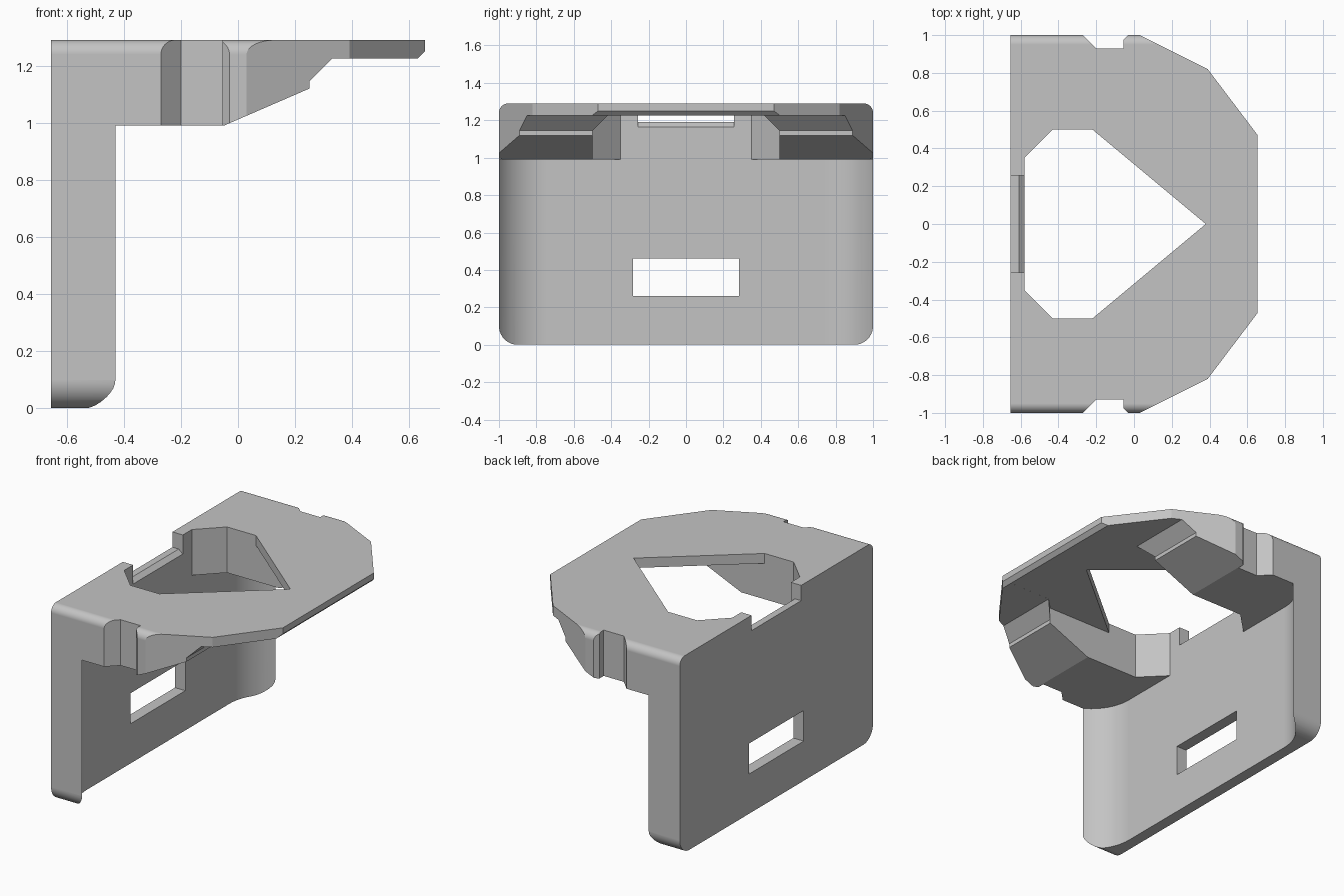
import bpy
import bmesh
from math import sin, cos, radians

cube = bpy.data.objects.get("Cube")
if cube:
    bpy.data.objects.remove(cube, do_unlink=True)

grey = bpy.data.materials.new("plain_grey")
grey.use_nodes = True
colour = (0.55, 0.55, 0.55, 1)
grey.diffuse_color = colour
grey.node_tree.nodes["Principled BSDF"].inputs["Base Color"].default_value = colour


def prism(name, points, axis, low, high):
    """Extrude a closed 2D profile along one axis."""
    place = {"x": lambda a, b, t: (t, a, b),
             "y": lambda a, b, t: (a, t, b),
             "z": lambda a, b, t: (a, b, t)}[axis]
    bm = bmesh.new()
    bottom = [bm.verts.new(place(a, b, low)) for a, b in points]
    top = [bm.verts.new(place(a, b, high)) for a, b in points]
    bm.faces.new(bottom)
    bm.faces.new(top)
    for i in range(len(points)):
        j = (i + 1) % len(points)
        bm.faces.new((bottom[i], bottom[j], top[j], top[i]))
    bmesh.ops.recalc_face_normals(bm, faces=bm.faces)
    mesh = bpy.data.meshes.new(name)
    bm.to_mesh(mesh)
    bm.free()
    mesh.materials.append(grey)
    obj = bpy.data.objects.new(name, mesh)
    bpy.context.collection.objects.link(obj)
    return obj


def activate(obj):
    bpy.ops.object.select_all(action="DESELECT")
    obj.select_set(True)
    bpy.context.view_layer.objects.active = obj


def combine(target, tool, operation):
    """Apply a boolean and discard the tool."""
    tool.hide_render = True
    mod = target.modifiers.new("cut", "BOOLEAN")
    mod.operation = operation
    mod.solver = "EXACT"
    mod.object = tool
    activate(target)
    bpy.ops.object.modifier_apply(modifier=mod.name)
    bpy.data.objects.remove(tool, do_unlink=True)


def arc(cx, cy, r, start, end, steps=10):
    angles = [radians(start + (end - start) * i / steps) for i in range(steps + 1)]
    return [(cx + r * cos(a), cy + r * sin(a)) for a in angles]


def mirrored(points):
    """Close a plan profile by mirroring its +y half."""
    return points + [(x, -y) for x, y in reversed(points) if y > 0]


# Bracket blank: rounded rectangle seen from the end
end_profile = (arc(-0.9, 0.1, 0.1, 180, 270) + arc(0.9, 0.1, 0.1, 270, 360)
               + arc(0.95, 1.24, 0.05, 0, 90) + arc(-0.95, 1.24, 0.05, 90, 180))
bracket = prism("bracket", end_profile, "x", -0.655, 0.655)

# Side profile: stepped and sloped underside of the arms
side = [(-0.8, -0.1), (-0.2, -0.1), (-0.2, 0.925), (0.25, 1.12), (0.25, 1.145),
        (0.33, 1.225), (0.63, 1.225), (0.73, 1.325), (0.73, 1.4), (-0.8, 1.4)]
combine(bracket, prism("side_shape", side, "y", -1.3, 1.3), "INTERSECT")

# Plan outline: side notches and tapered nose
plan = mirrored([(-0.8, 1.1), (-0.37, 1.1), (-0.2, 0.93), (-0.055, 0.93),
                 (-0.055, 0.975), (-0.01, 1.02), (0.39, 0.82), (0.755, 0.338)])
combine(bracket, prism("plan_shape", plan, "z", -0.2, 1.5), "INTERSECT")

# Clear the space below the arms, leaving a back plate with curved side flanges
flange = [(-0.28 - 0.3 * cos(a), 0.74 + 0.3 * sin(a))
          for a in (radians(5 * i) for i in range(13))]
channel = mirrored(flange + [(-0.343, 1.05), (0.9, 1.05)])
combine(bracket, prism("channel", channel, "z", -0.1, 0.99), "DIFFERENCE")

# Recess between the arms, below the thin top plate
recess = mirrored([(-0.58, 0.35), (-0.43, 0.5), (0.25, 0.5), (0.33, 0.42), (0.9, 0.42)])
combine(bracket, prism("recess", recess, "z", 0.9, 1.2252), "DIFFERENCE")

# Pointed opening through the top plate
opening = mirrored([(-0.58, 0.35), (-0.43, 0.5), (-0.22, 0.5), (0.38, 0)])
combine(bracket, prism("opening", opening, "z", 1.1, 1.4), "DIFFERENCE")

# Slot in the back plate
slot = [(-0.283, 0.26), (0.283, 0.26), (0.283, 0.46), (-0.283, 0.46)]
combine(bracket, prism("slot", slot, "x", -0.8, -0.5), "DIFFERENCE")

# Notch with a sloped inner lip in the top of the back plate
notch = [(-0.8, 1.19), (-0.61, 1.19), (-0.5, 1.098), (-0.5, 1.4), (-0.8, 1.4)]
combine(bracket, prism("notch", notch, "y", -0.257, 0.257), "DIFFERENCE")

# Smooth the rounded areas and keep flat faces flat
activate(bracket)
bpy.ops.object.shade_smooth_by_angle(angle=radians(20))
weighted = bracket.modifiers.new("weighted_normals", "WEIGHTED_NORMAL")
weighted.keep_sharp = True
